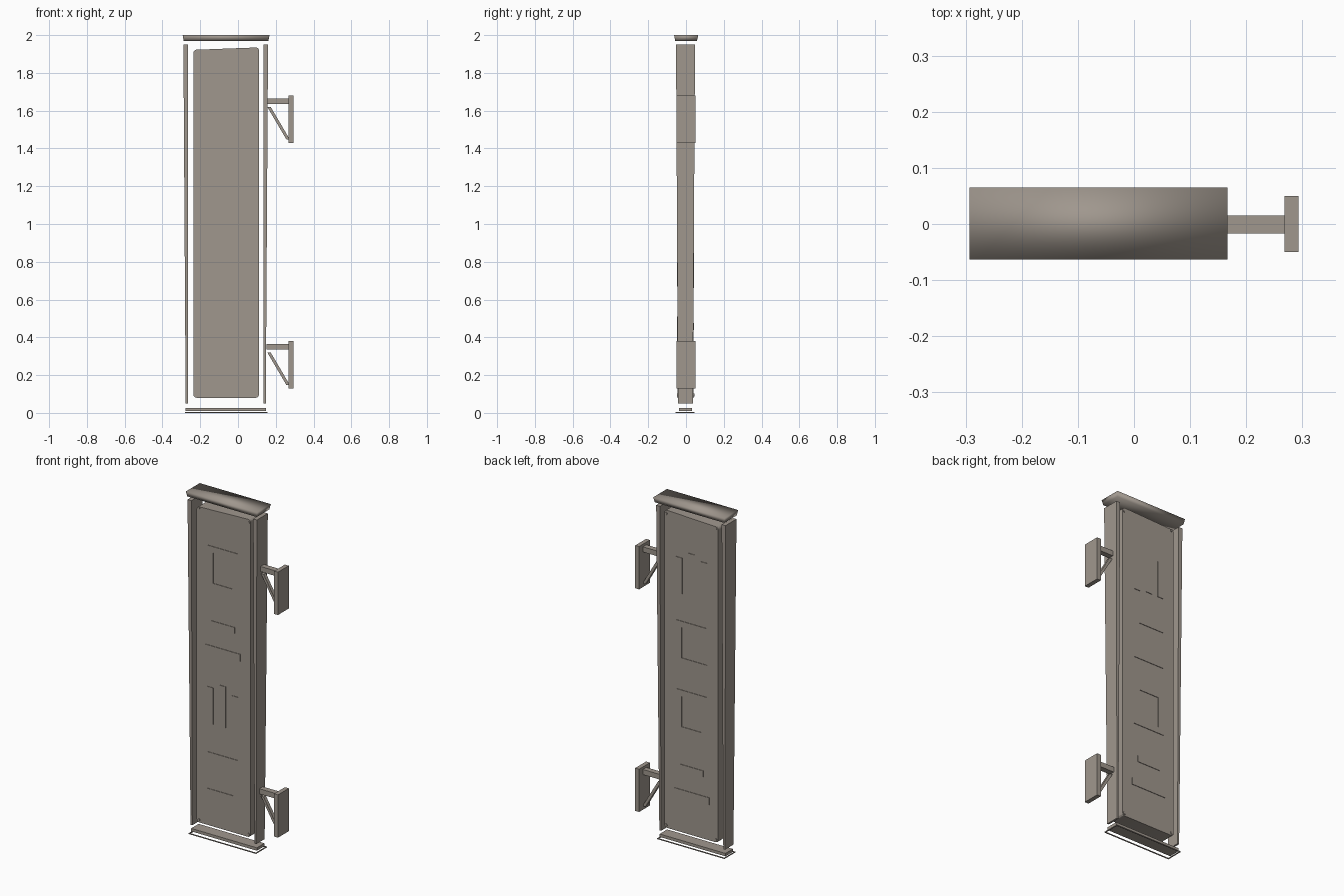
import bpy, bmesh, math
from mathutils import Matrix

cube = bpy.data.objects.get("Cube")
if cube:
    bpy.data.objects.remove(cube)

metal = bpy.data.materials.new("weathered_grey")
metal.use_nodes = True
colour = (0.35, 0.31, 0.27, 1)
metal.diffuse_color = colour
metal.node_tree.nodes["Principled BSDF"].inputs["Base Color"].default_value = colour


def finish(bm, name, smooth=None):
    """Turn a bmesh into a named object in the one material."""
    bmesh.ops.recalc_face_normals(bm, faces=bm.faces)
    mesh = bpy.data.meshes.new(name)
    bm.to_mesh(mesh)
    bm.free()
    mesh.materials.append(metal)
    obj = bpy.data.objects.new(name, mesh)
    bpy.context.collection.objects.link(obj)
    if smooth:
        bpy.ops.object.select_all(action='DESELECT')
        obj.select_set(True)
        bpy.context.view_layer.objects.active = obj
        bpy.ops.object.shade_smooth_by_angle(angle=math.radians(smooth))
    return obj


def add_box(bm, x, y, z, low_x=None, low_y=None):
    """Add a box by its ranges; low_x and low_y reshape its bottom end."""
    verts = bmesh.ops.create_cube(bm, size=1)["verts"]
    for v in verts:
        low = v.co.z < 0
        xs = low_x if low and low_x else x
        ys = low_y if low and low_y else y
        v.co = (xs[v.co.x > 0], ys[v.co.y > 0], z[not low])
    return verts


def box(name, *args, smooth=None, **kw):
    bm = bmesh.new()
    add_box(bm, *args, **kw)
    return finish(bm, name, smooth)


# Top cap, softly shaded, narrowing underneath
box("top_cap", (-0.293, 0.167), (-0.063, 0.065), (1.97, 2.0),
    low_x=(-0.288, 0.161), low_y=(-0.057, 0.058), smooth=180)

# Tapered side rails
taper = dict(low_y=(-0.042, 0.036))
box("right_rail", (-0.289, -0.264), (-0.053, 0.048), (0.05, 1.95),
    low_x=(-0.277, -0.266), **taper)
box("left_rail", (0.135, 0.159), (-0.053, 0.048), (0.05, 1.95),
    low_x=(0.136, 0.147), **taper)

# Bottom tray and the thin rim around it
box("bottom_tray", (-0.277, 0.148), (-0.037, 0.032), (0.01, 0.027))
rim = bmesh.new()
for y in (-0.055, 0.04):
    add_box(rim, (-0.28, 0.155), (y, y + 0.005), (0, 0.005))
for x in (-0.28, 0.15):
    add_box(rim, (x, x + 0.005), (-0.05, 0.04), (0, 0.005))
finish(rim, "bottom_rim")

# Sign panel with rounded corners and a slightly skewed top
PANEL_FRONT, PANEL_BACK = -0.044, 0.04
bm = bmesh.new()
verts = add_box(bm, (-0.236, 0.111), (PANEL_FRONT, PANEL_BACK), (0.08, 1.935))
for v in verts:
    if v.co.z > 1 and v.co.x < 0:
        v.co.z = 1.922
corners = [e for e in bm.edges if abs(e.verts[0].co.y - e.verts[1].co.y) > 0.05]
bmesh.ops.bevel(bm, geom=corners, offset=0.016, segments=3, profile=0.5, affect='EDGES')
finish(bm, "sign_panel", smooth=30)

# Corner studs on both panel faces
studs = bmesh.new()
for x in (-0.222, 0.1):
    for z in (0.095, 1.915):
        for y in (PANEL_FRONT, PANEL_BACK):
            place = Matrix.Translation((x, y, z)) @ Matrix.Rotation(math.pi / 2, 4, 'X')
            bmesh.ops.create_cone(studs, cap_ends=True, segments=8, radius1=0.008,
                                  radius2=0.008, depth=0.008, matrix=place)
finish(studs, "corner_studs")

# Raised marks: bars as (x0, x1, z0, z1) about the centre of each mark
W, H, T = 0.1, 0.125, 0.036
top, bottom = (-W, W, H - T, H), (-W, W, -H, T - H)
side = (W - T, W, T - H, H - T)
marks = {
    "square": [top, bottom, side, (-W, T - W, T - H, H - T)],
    "dashes": [(-0.075, 0.075, 0.055, 0.092), (-0.115, 0.112, -0.095, -0.055)],
    "bars": [(-W, -0.062, -0.108, 0.104), (-0.022, 0.018, -0.108, 0.132),
             (0.06, W, -0.118, 0.092)],
    "bracket": [top, bottom, side],
}
orders = {"front": ("square", "dashes", "bars", "bracket"),
          "back": ("bars", "bracket", "square", "dashes")}
for face, order in orders.items():
    y = PANEL_FRONT if face == "front" else PANEL_BACK
    for row, mark in enumerate(order):
        bm = bmesh.new()
        cz = 1.59 - row * 0.402
        for x0, x1, z0, z1 in marks[mark]:
            add_box(bm, (x0 - 0.065, x1 - 0.065), (y - 0.003, y + 0.003), (z0 + cz, z1 + cz))
        finish(bm, f"{face}_{mark}_mark")

# Wall brackets: plate, arm and diagonal strut
for name, z in (("lower", 0.13), ("upper", 1.43)):
    box(f"{name}_wall_plate", (0.268, 0.293), (-0.05, 0.05), (z, z + 0.25))
    box(f"{name}_arm", (0.15, 0.268), (-0.017, 0.015), (z + 0.205, z + 0.235))
    box(f"{name}_strut", (0.155, 0.173), (-0.01, 0.01), (z + 0.018, z + 0.19),
        low_x=(0.256, 0.274))
